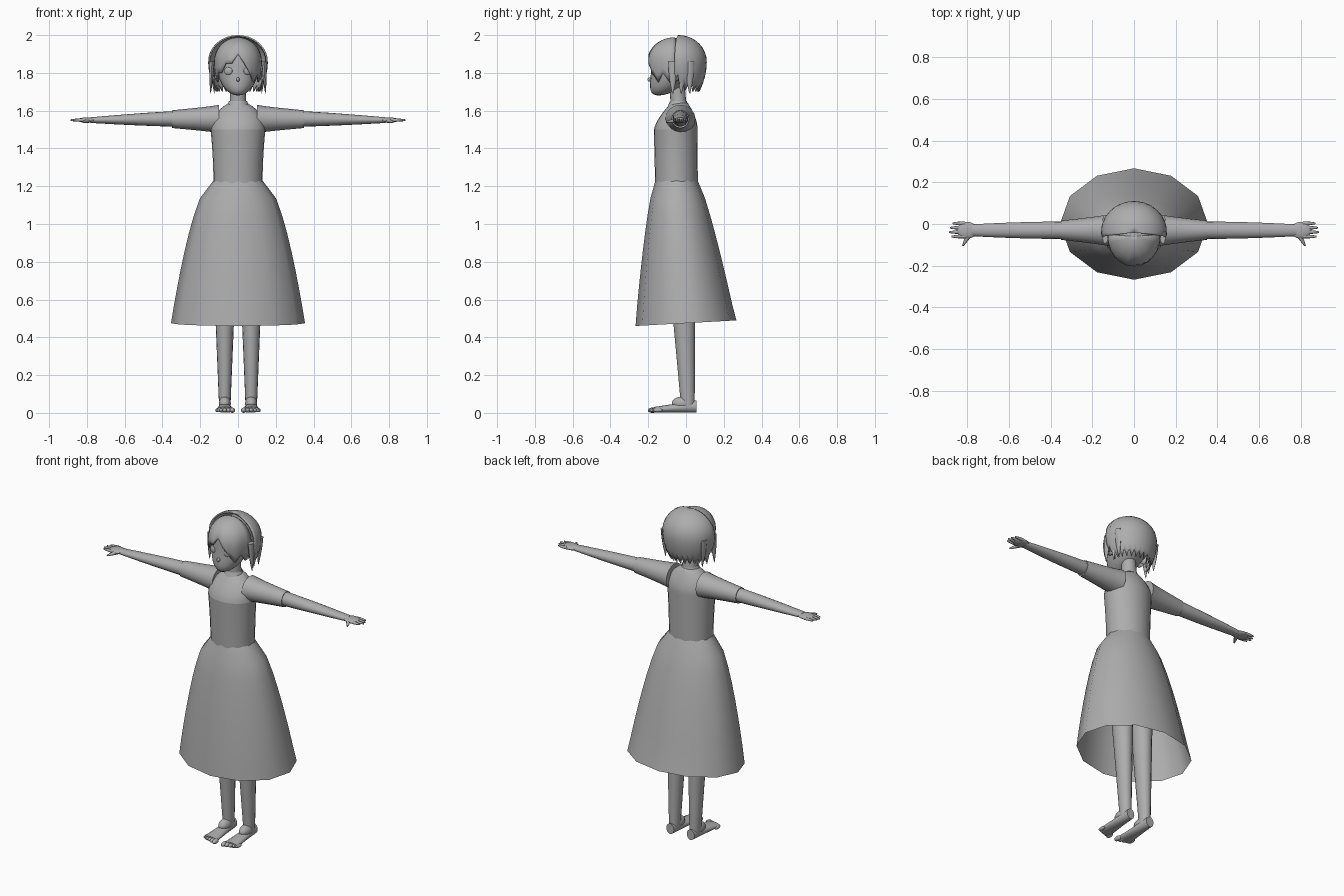
import bpy
import bmesh
import math
from mathutils import Matrix, Vector

cube = bpy.data.objects.get("Cube")
if cube:
    bpy.data.objects.remove(cube, do_unlink=True)

# Single clay colour
clay = bpy.data.materials.new("clay_grey")
clay.use_nodes = True
grey = (.42, .42, .42, 1)
clay.diffuse_color = grey
clay.node_tree.nodes["Principled BSDF"].inputs["Base Color"].default_value = grey

parts = []


def finish(name, bm, mirror=False, thickness=0):
    """Turn a bmesh into a named, coloured object."""
    bmesh.ops.remove_doubles(bm, verts=bm.verts, dist=.0002)
    bmesh.ops.recalc_face_normals(bm, faces=bm.faces)
    mesh = bpy.data.meshes.new(name)
    bm.to_mesh(mesh)
    bm.free()
    mesh.materials.append(clay)
    obj = bpy.data.objects.new(name, mesh)
    bpy.context.collection.objects.link(obj)
    if mirror:
        obj.modifiers.new("Mirror", "MIRROR").use_mirror_merge = False
    if thickness:
        solid = obj.modifiers.new("Solidify", "SOLIDIFY")
        solid.thickness = thickness
        solid.offset = -1
    parts.append(obj)
    return obj


def skin(bm, rings, closed=True):
    """Join neighbouring rings of vertices with quads."""
    for low, high in zip(rings, rings[1:]):
        count = len(low)
        for i in range(count if closed else count - 1):
            j = (i + 1) % count
            bm.faces.new((low[i], low[j], high[j], high[i]))


def tube(name, start, end, first, last, power=(1, 1), sides=16, caps=True, mirror=False):
    """Oval tube along its main axis; each radius eases by its own power."""
    bm = bmesh.new()
    start, end = Vector(start), Vector(end)
    span = [abs(c) for c in end - start]
    main = span.index(max(span))
    across = [axis for axis in range(3) if axis != main]
    rings = []
    steps = 8
    for k in range(steps + 1):
        t = k / steps
        radii = [a + (b - a) * t ** p for a, b, p in zip(first, last, power)]
        ring = []
        for i in range(sides):
            angle = math.tau * i / sides
            point = start.lerp(end, t)
            point[across[0]] += radii[0] * math.cos(angle)
            point[across[1]] += radii[1] * math.sin(angle)
            ring.append(bm.verts.new(point))
        rings.append(ring)
    skin(bm, rings)
    if caps:
        bm.faces.new(rings[0])
        bm.faces.new(rings[-1])
    return finish(name, bm, mirror)


def blob(name, centre, radii, mirror=False, turn=0):
    """Ellipsoid, optionally turned about the vertical axis."""
    bm = bmesh.new()
    place = Matrix.Translation(Vector(centre)) @ Matrix.Rotation(turn, 4, "Z")
    bmesh.ops.create_uvsphere(bm, u_segments=24, v_segments=16, radius=1,
                              matrix=place @ Matrix.Diagonal((*radii, 1)))
    return finish(name, bm, mirror)


def hair_shell(name, start, end, hems, centre, radii):
    """Open dome whose columns each end at their own hem height."""
    bm = bmesh.new()
    steps = 12
    top = centre[2] + radii[2]
    rings = []
    for k in range(steps + 1):
        ring = []
        for i, hem in enumerate(hems):
            angle = math.radians(start + (end - start) * i / (len(hems) - 1))
            z = top - (top - hem) * (k / steps) ** 2
            rise = z - centre[2]
            if rise > 0:
                scale = math.sqrt(max(0, 1 - (rise / radii[2]) ** 2))
            else:
                scale = 1 - 10 * rise ** 2
            ring.append(bm.verts.new((
                centre[0] + radii[0] * scale * math.cos(angle),
                centre[1] + radii[1] * scale * math.sin(angle), z)))
        rings.append(ring)
    skin(bm, rings, closed=False)
    return finish(name, bm, thickness=.008)


# Dress: faceted skirt with an open, slightly tilted hem
skirt = tube("skirt", (0, -.05, 1.23), (0, 0, .475), (.13, .112), (.355, .267),
             power=(.55, .75), sides=12, caps=False)
for vert in skirt.data.vertices:
    if vert.co.z < .5:
        vert.co.z += vert.co.y / 18

# Dress: bodice, shoulders and collar
tube("bodice", (0, -.05, 1.2), (0, -.055, 1.5), (.13, .112), (.145, .115),
     power=(2, .5), sides=24)
tube("shoulders", (0, -.055, 1.5), (0, -.035, 1.64), (.145, .115), (.05, .045),
     power=(2.5, 1.6), sides=24)
tube("collar", (0, -.045, 1.6), (0, -.04, 1.65), (.07, .06), (.048, .045),
     caps=False)

# Sleeves, bare arms and palms
tube("sleeve", (.1, -.03, 1.556), (.35, -.03, 1.555), (.08, .075), (.046, .047),
     power=(.8, .8), mirror=True)
tube("arm", (.3, -.03, 1.557), (.78, -.03, 1.55), (.042, .042), (.028, .015),
     power=(2, 1.3), mirror=True)
blob("palm", (.8, -.03, 1.55), (.05, .04, .014), mirror=True)

# Fingers and thumbs
for i in range(4):
    y = i * .021 - .06
    tip = .89 - .012 * abs(i - 1.3)
    tube("finger", (.81, y, 1.55), (tip, y, 1.55), (.009, .009), (.004, .004),
         power=(3, 3), sides=8, mirror=True)
tube("thumb", (.78, -.035, 1.55), (.82, -.105, 1.54), (.015, .012), (.004, .004),
     power=(2, 2), sides=8, mirror=True)

# Legs
tube("leg", (.07, .01, .03), (.07, -.03, .95), (.03, .036), (.068, .08), mirror=True)

# Feet and toes
tube("foot", (.07, .055, .034), (.07, -.17, .016), (.026, .032), (.046, .015),
     mirror=True)
blob("instep", (.07, -.02, .05), (.032, .055, .036), mirror=True)
for i in range(5):
    size = .014 - i * .001
    blob("toe", (.03 + i * .02, i * .007 - .177, .014), (size, .025, size), mirror=True)

# Neck
tube("neck", (0, -.035, 1.58), (0, -.05, 1.76), (.05, .045), (.04, .04), power=(.5, .5))

# Head: round skull whose lower half is drawn forward and down to the chin
middle = 1.86
skull = .125
head = blob("head", (0, -.055, middle), (.115, .128, skull))
for vert in head.data.vertices:
    drop = (middle - vert.co.z) / skull
    if drop > 0:
        vert.co.z = middle - .18 * drop
        vert.co.y -= .09 * drop ** 2

# Face details
blob("nose", (0, -.185, 1.765), (.009, .02, .012))
blob("mouth", (0, -.18, 1.722), (.016, .008, .004))
blob("eye", (.052, -.172, 1.81), (.024, .007, .02), mirror=True, turn=.38)
blob("ear", (.112, -.05, 1.79), (.013, .024, .032), mirror=True)

# Hair: full back cap with ragged tips, shorter at its front edges
columns = 31
cap_hems = []
for i in range(columns):
    edge = min(i, columns - 1 - i)
    cap_hems.append(1.7 + .04 * (i % 2) + (.05 if edge < 2 else 0))
hair_shell("hair_cap", -8, 188, cap_hems, (0, -.04, middle), (.158, .15, .14))

# Hair: fringe that rises to a parting, with one long lock across the brow
fringe_hems = []
for i in range(13):
    aside = abs(i - 6) / 6
    lock = .05 if i in (8, 9) else 0
    fringe_hems.append(1.9 - .15 * aside - .025 * (i % 2) - lock)
hair_shell("fringe", 176, 364, fringe_hems, (0, -.06, middle), (.127, .145, .128))

# Hair: pointed side locks
for i in range(3):
    y = i * .045 - .07
    tube("side_lock", (.138, y, middle), (.125 + .02 * (i == 0), y, 1.69),
         (.013, .024), (.001, .002), power=(2, 2), sides=8, mirror=True)

# Smooth shading that keeps sharp edges
bpy.ops.object.select_all(action="DESELECT")
for obj in parts:
    obj.select_set(True)
bpy.context.view_layer.objects.active = parts[0]
bpy.ops.object.shade_smooth_by_angle(angle=math.radians(55))
